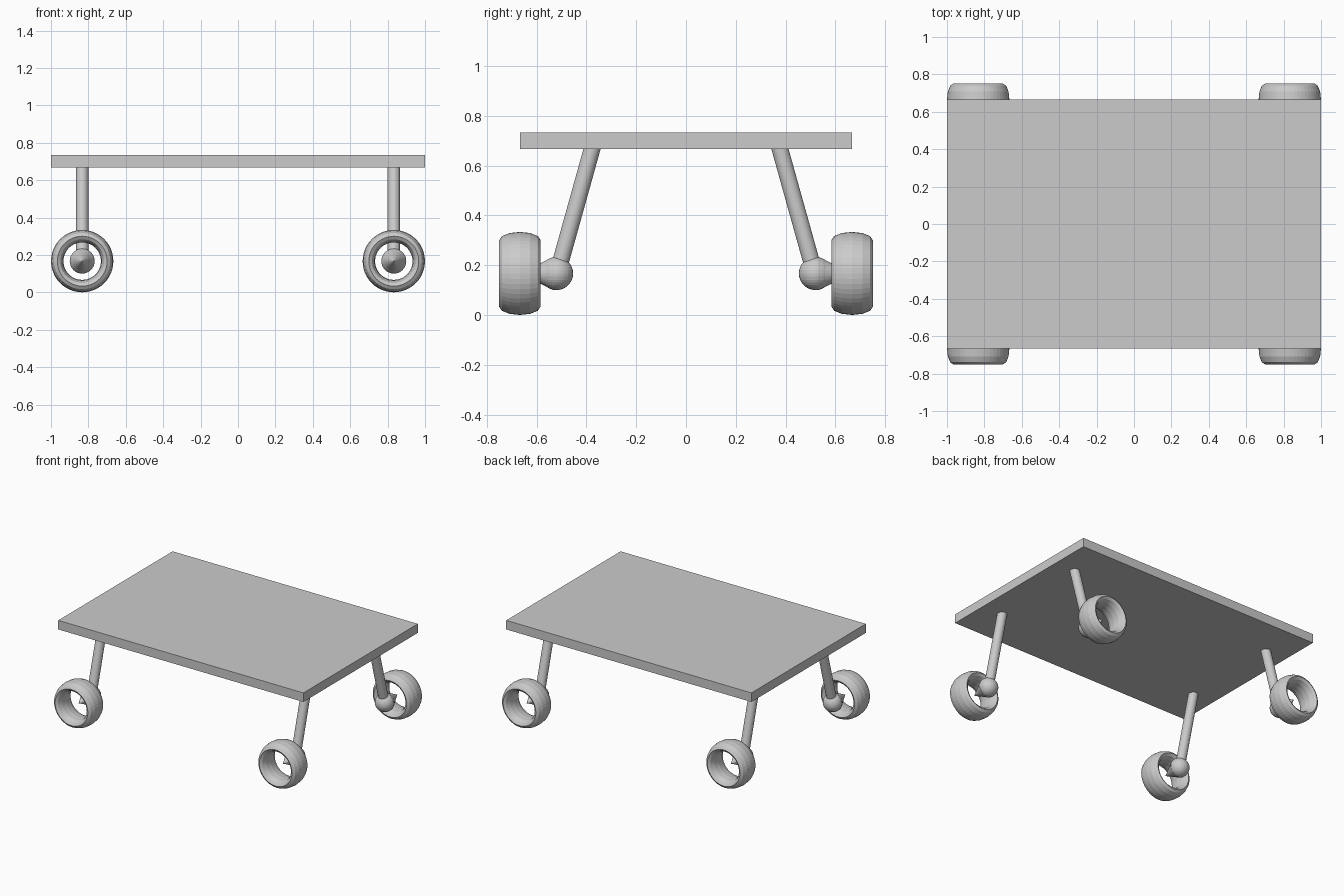
import bpy, bmesh, math
from mathutils import Vector, Matrix

if "Cube" in bpy.data.objects:
    bpy.data.objects.remove(bpy.data.objects["Cube"])

grey = bpy.data.materials.new("plain grey")
grey.diffuse_color = (0.6, 0.6, 0.6, 1)
grey.use_nodes = True
grey.node_tree.nodes["Principled BSDF"].inputs["Base Color"].default_value = grey.diffuse_color


def finish(name):
    ob = bpy.context.object
    ob.name = name
    ob.data.materials.append(grey)
    return ob


def rod(name, a, b, r1, r2):
    """Cylinder or cone from a to b."""
    a, b = Vector(a), Vector(b)
    d = b - a
    bpy.ops.mesh.primitive_cone_add(
        vertices=32, radius1=r1, radius2=r2, depth=d.length,
        location=(a + b) / 2, rotation=d.to_track_quat('Z', 'Y').to_euler())
    return finish(name)


# Flat deck
bpy.ops.mesh.primitive_cube_add(size=1, location=(0, 0, 0.7))
deck = finish("deck")
deck.scale = (2, 1.333, 0.0667)

# Four splayed legs, each with a ball joint, cone axle and ring tyre
AXLE_Z = 0.167
for sx, side in ((-1, "left"), (1, "right")):
    for sy, end in ((-1, "front"), (1, "back")):
        tag = f"{end}_{side}"
        x = sx * 0.833
        rod("leg_" + tag, (x, sy * 0.513, 0.18), (x, sy * 0.375, 0.675), 0.0333, 0.0333)

        bpy.ops.mesh.primitive_uv_sphere_add(
            segments=32, ring_count=16, radius=0.0667, location=(x, sy * 0.52, AXLE_Z))
        finish("ball_joint_" + tag)

        rod("axle_cone_" + tag, (x, sy * 0.533, AXLE_Z), (x, sy * 0.667, AXLE_Z), 0.0667, 0)

        # Torus stretched along its axis into a wide tyre
        bpy.ops.mesh.primitive_torus_add(
            major_radius=0.1333, minor_radius=0.0333, major_segments=48, minor_segments=12,
            location=(x, sy * 0.667, AXLE_Z), rotation=(math.pi / 2, 0, 0))
        finish("wheel_" + tag).scale = (1, 1, 2.5)
